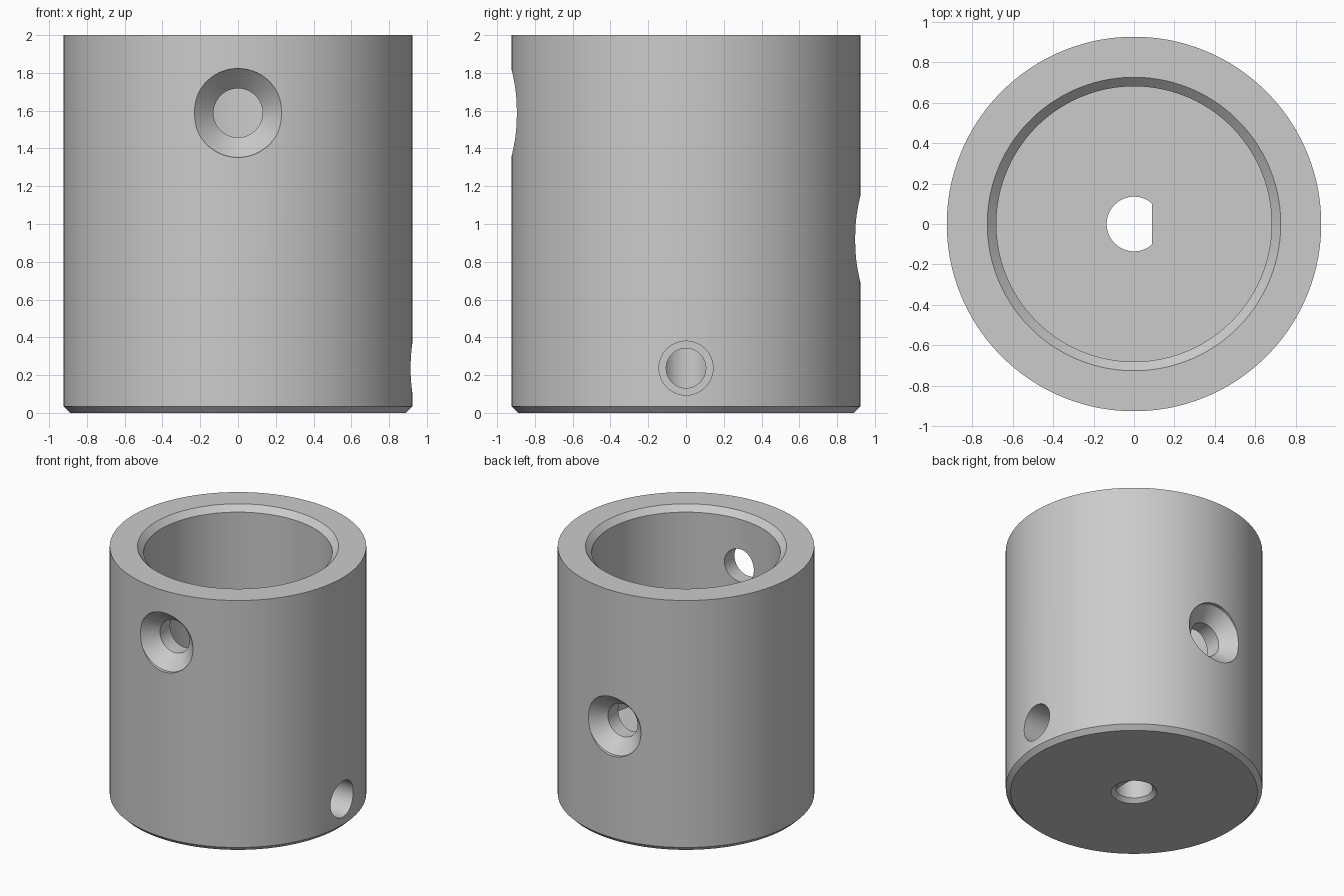
import bpy, bmesh, math
from mathutils import Matrix, Vector

default = bpy.data.objects.get("Cube")
if default:
    bpy.data.objects.remove(default, do_unlink=True)


def lathe(name, profile, segs=64, direction=(0, 0, 1), origin=(0, 0, 0), flat=None):
    """Solid of revolution from (radius, height) pairs along a direction.
    flat limits +x, giving a D-shaped section."""
    bm = bmesh.new()
    rings = []
    for r, h in profile:
        ring = []
        for i in range(segs):
            a = math.tau * (i + 0.5) / segs
            x = r * math.cos(a)
            if flat is not None:
                x = min(x, flat)
            ring.append(bm.verts.new((x, r * math.sin(a), h)))
        rings.append(ring)
    for low, high in zip(rings, rings[1:]):
        for i in range(segs):
            j = (i + 1) % segs
            bm.faces.new((low[i], low[j], high[j], high[i]))
    bm.faces.new(rings[0][::-1])
    bm.faces.new(rings[-1])
    turn = Vector((0, 0, 1)).rotation_difference(Vector(direction)).to_matrix().to_4x4()
    bm.transform(Matrix.Translation(origin) @ turn)
    bmesh.ops.recalc_face_normals(bm, faces=bm.faces)
    mesh = bpy.data.meshes.new(name)
    bm.to_mesh(mesh)
    bm.free()
    obj = bpy.data.objects.new(name, mesh)
    bpy.context.collection.objects.link(obj)
    return obj


grey = bpy.data.materials.new("light grey")
grey.use_nodes = True
colour = (0.6, 0.6, 0.6, 1)
grey.diffuse_color = colour
grey.node_tree.nodes["Principled BSDF"].inputs["Base Color"].default_value = colour

# Cylindrical body with a chamfered foot
R = 0.925
body = lathe("coupling_body", [(R - 0.035, 0), (R, 0.035), (R, 2)], 160)
body.data.materials.append(grey)

# Wide socket with a chamfered mouth
cutters = [lathe("socket_cutter", [(0.68, 0.47), (0.68, 1.955), (0.745, 2.02)], 128)]

# D-shaped shaft bore and its lead-in chamfer
cutters.append(lathe("shaft_cutter", [(0.135, -0.1), (0.135, 0.6)], flat=0.09))
cutters.append(lathe("lead_in_cutter", [(0.185, -0.02), (0.13, 0.035)]))

# Countersunk screw holes, front and back
screw = [(0.13, 0.5), (0.13, 0.795), (0.235, 0.9), (0.235, 1.1)]
for name, side, z in (("front", -1, 1.588), ("back", 1, 0.92)):
    cutters.append(lathe(name + "_screw_cutter", screw, 64, (0, side, 0), (0, 0, z)))

# Stepped set screw hole meeting the shaft bore
stepped = [(0.105, 0.02), (0.105, 0.47), (0.143, 0.47), (0.143, 1.1)]
cutters.append(lathe("set_screw_cutter", stepped, 64, (1, 0, 0), (0, 0, 0.237)))

bpy.ops.object.select_all(action='DESELECT')
bpy.context.view_layer.objects.active = body
body.select_set(True)
for cutter in cutters:
    cutter.hide_render = True
    mod = body.modifiers.new(cutter.name, 'BOOLEAN')
    mod.operation = 'DIFFERENCE'
    mod.solver = 'EXACT'
    mod.object = cutter
    bpy.ops.object.modifier_apply(modifier=mod.name)
    bpy.data.objects.remove(cutter, do_unlink=True)

bpy.ops.object.shade_smooth_by_angle(angle=math.radians(25))
